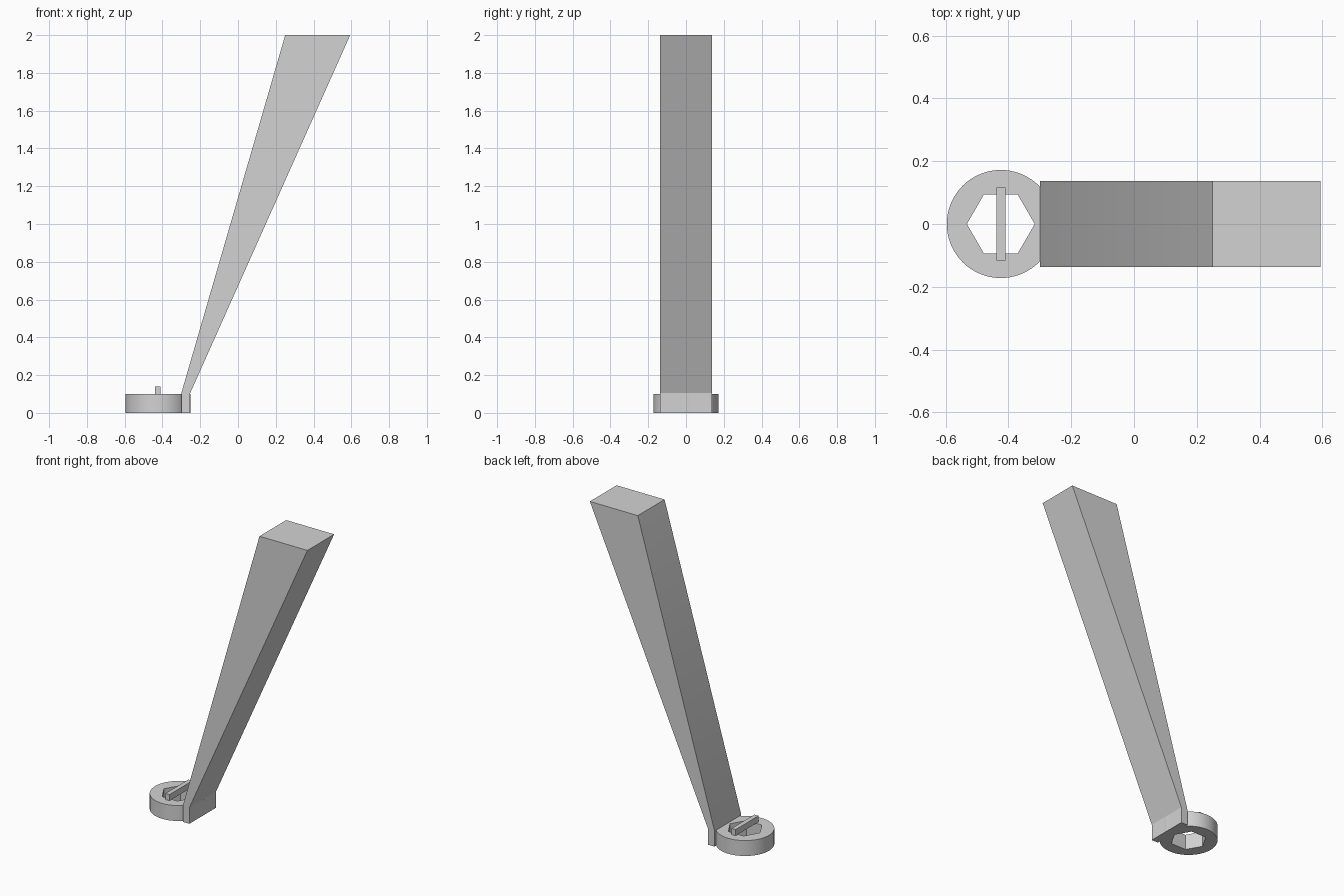
import bpy, bmesh
from math import cos, sin, pi

# Remove the default object
cube = bpy.data.objects.get("Cube")
if cube:
    bpy.data.objects.remove(cube, do_unlink=True)

# Single grey colour
grey = bpy.data.materials.new("light_grey")
grey.use_nodes = True
colour = (0.65, 0.65, 0.65, 1)
grey.diffuse_color = colour
grey.node_tree.nodes["Principled BSDF"].inputs["Base Color"].default_value = colour

RING_X = -0.424
RING_HEIGHT = 0.1


def finish(bm, name):
    """Turn a bmesh into a named, coloured object with sharp edges kept."""
    bmesh.ops.recalc_face_normals(bm, faces=bm.faces)
    mesh = bpy.data.meshes.new(name)
    bm.to_mesh(mesh)
    bm.free()
    mesh.materials.append(grey)
    obj = bpy.data.objects.new(name, mesh)
    bpy.context.collection.objects.link(obj)
    bpy.ops.object.select_all(action="DESELECT")
    obj.select_set(True)
    bpy.context.view_layer.objects.active = obj
    bpy.ops.object.shade_smooth_by_angle(angle=pi / 9)
    return obj


def extruded_profile(name, points, half_width):
    """Extrude an x-z outline symmetrically along y."""
    bm = bmesh.new()
    face = bm.faces.new([bm.verts.new((x, -half_width, z)) for x, z in points])
    extruded = bmesh.ops.extrude_face_region(bm, geom=[face])["geom"]
    moved = [g for g in extruded if isinstance(g, bmesh.types.BMVert)]
    bmesh.ops.translate(bm, verts=moved, vec=(0, 2 * half_width, 0))
    return finish(bm, name)


def hex_ring(name, outer, hex_radius, segments=72):
    """Round collar with a hexagonal through-hole."""
    bm = bmesh.new()

    def hex_distance(a):
        return hex_radius * cos(pi / 6) / cos(a % (pi / 3) - pi / 6)

    def loop(radius_at, z):
        angles = [2 * pi * i / segments for i in range(segments)]
        return [bm.verts.new((RING_X + radius_at(a) * cos(a), radius_at(a) * sin(a), z))
                for a in angles]

    def round_distance(a):
        return outer

    loops = [loop(round_distance, 0), loop(round_distance, RING_HEIGHT),
             loop(hex_distance, RING_HEIGHT), loop(hex_distance, 0)]
    for k, current in enumerate(loops):
        following = loops[(k + 1) % len(loops)]
        for i in range(segments):
            j = (i + 1) % segments
            bm.faces.new((current[i], current[j], following[j], following[i]))
    return finish(bm, name)


# Collar with hexagonal socket
hex_ring("socket_ring", 0.172, 0.108)

# Thin bar lying across the socket
extruded_profile("cross_bar", [(RING_X - 0.0145, RING_HEIGHT), (RING_X + 0.0145, RING_HEIGHT),
                               (RING_X + 0.0145, 0.14), (RING_X - 0.0145, 0.14)], 0.117)

# Upright foot flowing into the leaning, widening arm
extruded_profile("tapered_arm", [(-0.3, 0), (-0.253, 0), (-0.253, 0.105),
                                 (0.594, 2), (0.25, 2), (-0.3, 0.105)], 0.137)
